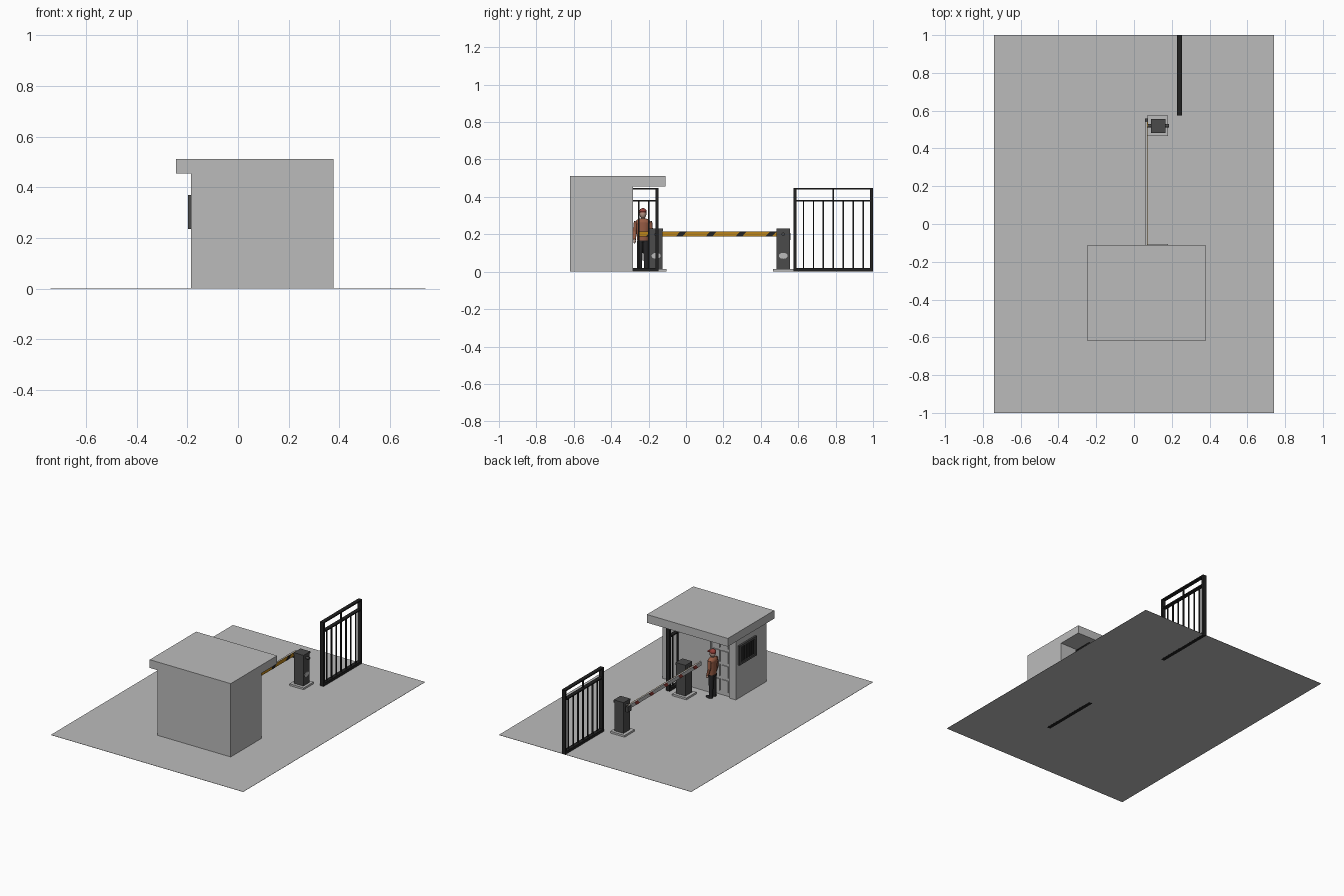
import bpy, bmesh
from math import radians
from mathutils import Vector

cube = bpy.data.objects.get("Cube")
if cube:
    bpy.data.objects.remove(cube, do_unlink=True)


def material(name, r, g, b):
    m = bpy.data.materials.new(name)
    m.diffuse_color = (r, g, b, 1)
    m.use_nodes = True
    m.node_tree.nodes["Principled BSDF"].inputs["Base Color"].default_value = (r, g, b, 1)
    return m


concrete = material("concrete grey", 0.5, 0.5, 0.5)
iron = material("black iron", 0.015, 0.015, 0.015)
cabinet = material("cabinet dark grey", 0.07, 0.07, 0.07)
yellow = material("barrier yellow", 0.5, 0.23, 0.01)
red = material("dull red", 0.3, 0.05, 0.04)
jacket = material("jacket brown", 0.32, 0.11, 0.06)
skin = material("skin", 0.45, 0.29, 0.23)
cloth = material("trouser black", 0.02, 0.02, 0.022)


def finish(name, bm, mat, smooth=False):
    bmesh.ops.recalc_face_normals(bm, faces=bm.faces)
    me = bpy.data.meshes.new(name)
    bm.to_mesh(me)
    bm.free()
    ob = bpy.data.objects.new(name, me)
    me.materials.append(mat)
    bpy.context.collection.objects.link(ob)
    if smooth:
        bpy.ops.object.select_all(action='DESELECT')
        ob.select_set(True)
        bpy.context.view_layer.objects.active = ob
        bpy.ops.object.shade_smooth_by_angle(angle=radians(40))
    return ob


def add_box(bm, x, y, z):
    """Box from three (low, high) ranges."""
    geo = bmesh.ops.create_cube(bm, size=1)
    for v in geo["verts"]:
        v.co = [lo + (c + 0.5) * (hi - lo) for c, (lo, hi) in zip(v.co, (x, y, z))]


def box(name, mat, *ranges):
    bm = bmesh.new()
    add_box(bm, *ranges)
    return finish(name, bm, mat)


def limb(name, mat, p, q, r1, r2, flat=1.0):
    """Tapered round bar from p to q, optionally flattened along x."""
    p, q = Vector(p), Vector(q)
    bm = bmesh.new()
    geo = bmesh.ops.create_cone(bm, cap_ends=True, segments=16, radius1=r1, radius2=r2, depth=(q - p).length)
    turn = (q - p).to_track_quat('Z', 'Y')
    for v in geo["verts"]:
        c = turn @ v.co
        c.x *= flat
        v.co = c + (p + q) / 2
    return finish(name, bm, mat, True)


def ball(name, mat, centre, size):
    bm = bmesh.new()
    bmesh.ops.create_uvsphere(bm, u_segments=16, v_segments=10, radius=1)
    for v in bm.verts:
        v.co = [c + k * s for c, k, s in zip(centre, v.co, size)]
    return finish(name, bm, mat, True)


# Ground slab
box("ground", concrete, (-0.74, 0.74), (-1, 1), (0.0005, 0.002))

# Booth: solid body with a doorway recess in the back wall, and the roof
LEFT, RIGHT, FRONT, BACK, EAVE = -0.185, 0.378, -0.62, -0.283, 0.455
box("booth_body", concrete, (LEFT, RIGHT), (FRONT, BACK - 0.015), (0.002, EAVE))
box("booth_corner_pier", concrete, (LEFT, -0.135), (BACK - 0.015, BACK), (0.002, EAVE))
box("booth_back_wall", concrete, (0.01, RIGHT), (BACK - 0.015, BACK), (0.002, EAVE))
box("booth_roof", concrete, (-0.245, RIGHT), (FRONT, -0.11), (EAVE, 0.512))

# Door with raised panels and a handle
door = bmesh.new()
for col in (-0.12, -0.055):
    for row in range(4):
        z = 0.03 + row * 0.1
        add_box(door, (col, col + 0.05), (BACK - 0.015, BACK - 0.009), (z, z + 0.08))
finish("door_panels", door, concrete)
box("door_handle", iron, (-0.004, 0.004), (BACK - 0.015, BACK), (0.19, 0.22))

# Side window
Y0, Y1, Z0, Z1 = -0.495, -0.307, 0.235, 0.37
win = bmesh.new()
for rng in ((Y0, Y0 + 0.018), (Y1 - 0.018, Y1)):
    add_box(win, (-0.198, LEFT), rng, (Z0, Z1))
for rng in ((Z0, Z0 + 0.015), (Z1 - 0.015, Z1)):
    add_box(win, (-0.198, LEFT), (Y0, Y1), rng)
finish("window_frame", win, cabinet)
box("window_glass", iron, (-0.189, LEFT), (Y0 + 0.01, Y1 - 0.01), (Z0 + 0.01, Z1 - 0.01))
bars = bmesh.new()
for i in range(1, 5):
    y = Y0 + i * (Y1 - Y0) / 5
    add_box(bars, (-0.194, -0.189), (y - 0.003, y + 0.003), (Z0, Z1))
finish("window_bars", bars, cabinet)


# Sliding gate leaves
def gate(name, y0, y1):
    bm = bmesh.new()
    deep, thin, top = (0.228, 0.255), (0.238, 0.246), 0.447
    mid = (y0 + y1) / 2
    for y in (y0, y1 - 0.015):
        add_box(bm, deep, (y, y + 0.015), (0, top))
    add_box(bm, thin, (mid - 0.005, mid + 0.005), (0, top))
    for lo, hi in ((0, 0.02), (0.374, 0.382), (top - 0.008, top)):
        add_box(bm, deep, (y0, y1), (lo, hi))
    for i in range(1, 8):
        y = y0 + i * (y1 - y0) / 8
        add_box(bm, thin, (y - 0.0035, y + 0.0035), (0.01, 0.38))
    finish(name, bm, iron)


gate("gate_far_leaf", 0.575, 1.0)
gate("gate_booth_leaf", -0.57, -0.147)

# Barrier posts
for name, y in (("far", 0.52), ("booth", -0.16)):
    box(name + "_post_base", concrete, (0.07, 0.18), (y - 0.055, y + 0.055), (0.002, 0.015))
    box(name + "_post_cabinet", cabinet, (0.092, 0.163), (y - 0.035, y + 0.035), (0.015, 0.218))
    box(name + "_post_cap", cabinet, (0.09, 0.166), (y - 0.037, y + 0.037), (0.218, 0.23))
    limb(name + "_post_axle", cabinet, (0.068, y, 0.2), (0.186, y, 0.2), 0.009, 0.009)
    bm = bmesh.new()
    geo = bmesh.ops.create_cone(bm, cap_ends=True, segments=20, radius1=0.016, radius2=0.016, depth=0.003)
    for v in geo["verts"]:
        v.co = (0.164 + v.co.z, y + v.co.x * 1.5, 0.085 + v.co.y)
    finish(name + "_post_badge", bm, concrete)

# Barrier arm with slanted stripes on both sides
A0, A1, B0, B1 = -0.255, 0.54, 0.188, 0.214
box("barrier_arm", concrete, (0.059, 0.069), (A0, A1), (B0, B1))
box("barrier_yellow_side", yellow, (0.069, 0.071), (A0, A1), (B0, B1))
box("barrier_end_bracket", cabinet, (0.057, 0.073), (A1 - 0.02, A1 + 0.018), (0.17, 0.208))


def stripes(name, mat, x0, x1):
    bm = bmesh.new()
    for i in range(5):
        y = -0.215 + i * 0.16
        add_box(bm, (x0, x1), (y, y + 0.035), (B0, B1))
    for v in bm.verts:
        v.co.y += (v.co.z - B0) * 0.9
    finish(name, bm, mat)


stripes("barrier_black_stripes", iron, 0.07, 0.072)
stripes("barrier_red_stripes", red, 0.057, 0.059)

# Guard standing at the door, facing +x
GX, GY = -0.044, -0.23
limb("guard_torso", jacket, (GX, GY, 0.16), (GX, GY, 0.262), 0.03, 0.038, 0.7)
ball("guard_shoulders", jacket, (GX, GY, 0.262), (0.026, 0.042, 0.024))
limb("guard_belt", cloth, (GX, GY, 0.158), (GX, GY, 0.168), 0.031, 0.031, 0.75)
limb("guard_neck", skin, (GX, GY, 0.275), (GX, GY, 0.3), 0.011, 0.011)
ball("guard_head", skin, (GX, GY, 0.308), (0.021, 0.018, 0.025))
ball("guard_cap", red, (GX - 0.002, GY, 0.322), (0.022, 0.02, 0.018))
box("guard_cap_peak", red, (GX + 0.01, GX + 0.033), (GY - 0.014, GY + 0.014), (0.318, 0.322))
for side, s in (("left", 1), ("right", -1)):
    limb(side + "_leg", cloth, (GX, GY + s * 0.019, 0.015), (GX, GY + s * 0.015, 0.165), 0.012, 0.018)
    ball(side + "_boot", cloth, (GX + 0.01, GY + s * 0.02, 0.011), (0.026, 0.012, 0.01))
    elbow = (GX - 0.004, GY + s * 0.044, 0.215)
    limb(side + "_upper_arm", jacket, elbow, (GX, GY + s * 0.036, 0.268), 0.01, 0.013)
    limb(side + "_forearm", jacket, (GX + 0.008, GY + s * 0.045, 0.172), elbow, 0.008, 0.01)
    ball(side + "_hand", skin, (GX + 0.01, GY + s * 0.045, 0.163), (0.009, 0.007, 0.012))
